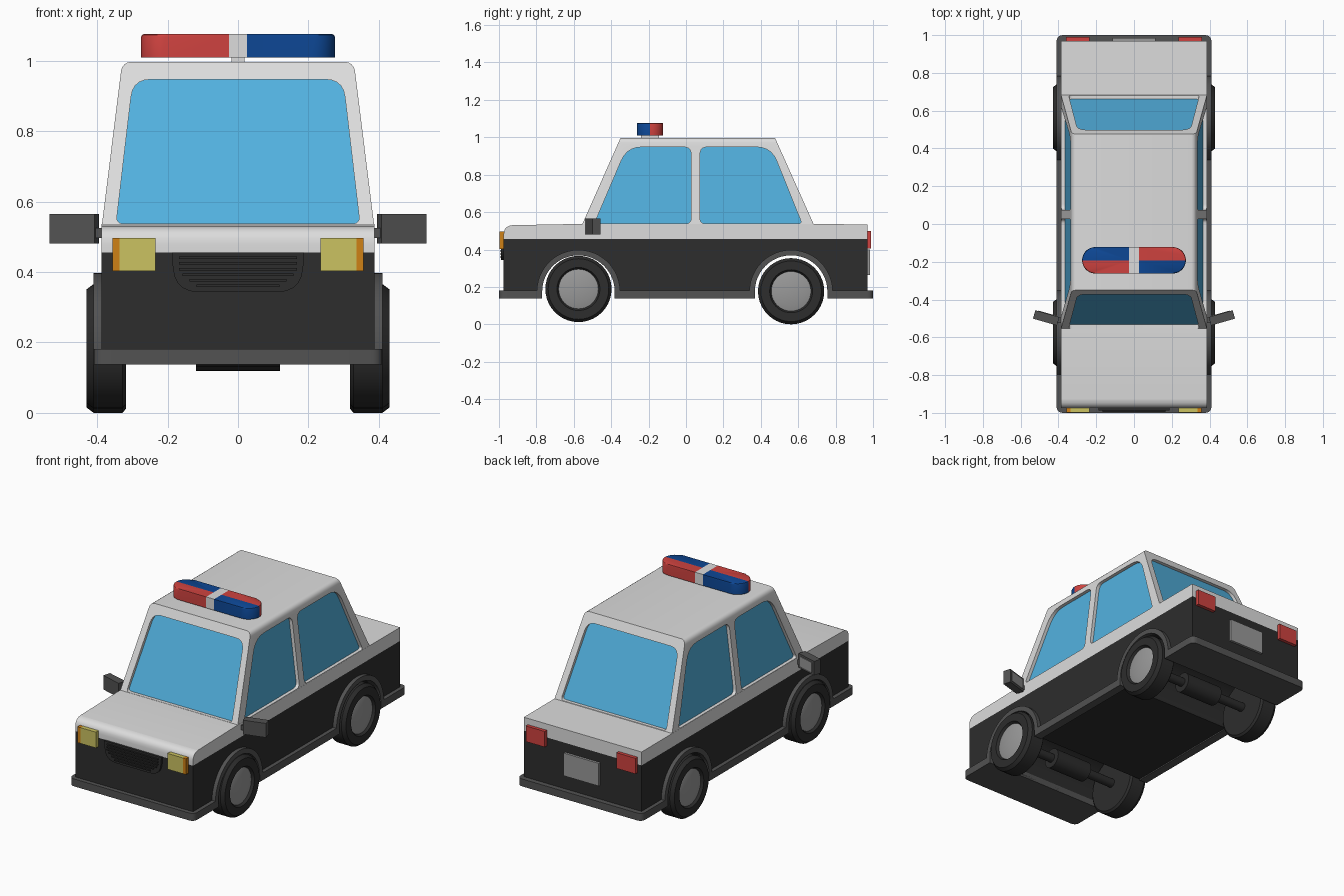
import bpy, bmesh, math
from mathutils import Vector

if "Cube" in bpy.data.objects:
    bpy.data.objects.remove(bpy.data.objects["Cube"])


def material(name, r, g, b):
    m = bpy.data.materials.new(name)
    m.diffuse_color = (r, g, b, 1)
    m.use_nodes = True
    m.node_tree.nodes["Principled BSDF"].inputs["Base Color"].default_value = m.diffuse_color
    return m


WHITE = material("white paint", 0.72, 0.72, 0.72)
BLACK = material("black paint", 0.026, 0.026, 0.026)
TRIM = material("grey trim", 0.085, 0.085, 0.085)
GLASS = material("blue glass", 0.085, 0.44, 0.74)
RED = material("red lamp", 0.62, 0.055, 0.05)
BLUE = material("blue lamp", 0.004, 0.063, 0.3)
YELLOW = material("yellow lamp", 0.6, 0.54, 0.12)
ORANGE = material("orange lamp", 0.62, 0.22, 0.008)
SILVER = material("silver", 0.32, 0.32, 0.32)


def make(name, bm, *mats):
    bmesh.ops.recalc_face_normals(bm, faces=bm.faces)
    me = bpy.data.meshes.new(name)
    bm.to_mesh(me)
    bm.free()
    for m in mats:
        me.materials.append(m)
    ob = bpy.data.objects.new(name, me)
    bpy.context.collection.objects.link(ob)
    return ob


def prism_bm(pts, axis, lo, hi):
    """Extrude a 2D profile along an axis: x takes (y,z), y takes (x,z), z takes (x,y)."""
    place = {'x': lambda p, d: (d, p[0], p[1]),
             'y': lambda p, d: (p[0], d, p[1]),
             'z': lambda p, d: (p[0], p[1], d)}[axis]
    bm = bmesh.new()
    a = [bm.verts.new(place(p, lo)) for p in pts]
    b = [bm.verts.new(place(p, hi)) for p in pts]
    bm.faces.new(a)
    bm.faces.new(b)
    for i in range(len(pts)):
        j = (i + 1) % len(pts)
        bm.faces.new((a[i], a[j], b[j], b[i]))
    return bm


def prism(name, pts, axis, lo, hi, mat):
    return make(name, prism_bm(pts, axis, lo, hi), mat)


def box(name, x, y, z, mat):
    return prism(name, [(x[0], y[0]), (x[1], y[0]), (x[1], y[1]), (x[0], y[1])], 'z', z[0], z[1], mat)


def rounded(pts, radii, n=5):
    """Round the corners of a 2D polygon."""
    out = []
    for i, p in enumerate(pts):
        r = radii[i]
        p = Vector(p)
        if r == 0:
            out.append(p)
            continue
        a = p + (Vector(pts[i - 1]) - p).normalized() * r
        b = p + (Vector(pts[(i + 1) % len(pts)]) - p).normalized() * r
        for k in range(n + 1):
            t = k / n
            out.append(a * (1 - t) ** 2 + p * 2 * t * (1 - t) + b * t * t)
    return out


def arc(cy, cz, r, a0, a1, n=24):
    return [(cy + r * math.cos(math.radians(a0 + (a1 - a0) * k / n)),
             cz + r * math.sin(math.radians(a0 + (a1 - a0) * k / n))) for k in range(n + 1)]


def frustum_bm(z0, z1, x0, x1, f0, f1, b0, b1):
    bm = prism_bm([(-x0, f0), (x0, f0), (x0, b0), (-x0, b0)], 'z', z0, z1)
    for v in bm.verts:
        if v.co.z > (z0 + z1) / 2:
            v.co.x = math.copysign(x1, v.co.x)
            v.co.y = f1 if v.co.y < 0 else b1
    return bm


FRONT, REAR, ARCH_Z, ARCH_IN, ARCH_OUT = -0.575, 0.562, 0.175, 0.194, 0.223

# Lower body: side profile with open wheel tunnels, white above the waistline
profile = [(-0.975, 0.145)]
for cy in (FRONT, REAR):
    profile += [(cy - ARCH_IN, 0.145)] + arc(cy, ARCH_Z, ARCH_IN, 180, 0) + [(cy + ARCH_IN, 0.145)]
profile += [(0.97, 0.145), (0.97, 0.535), (-0.56, 0.537)]
profile += rounded([(-0.56, 0.537), (-0.93, 0.53), (-0.975, 0.525), (-0.975, 0.455)], [0, 0, 0.045, 0])[1:-1]
bm = prism_bm(profile, 'x', -0.387, 0.387)
bmesh.ops.bisect_plane(bm, geom=bm.verts[:] + bm.edges[:] + bm.faces[:],
                       plane_co=(0, 0, 0.455), plane_no=(0, 0, 1))
for f in bm.faces:
    f.material_index = 0 if f.calc_center_median().z > 0.455 else 1
make("body", bm, WHITE, BLACK)

# Cabin shell with rounded roof sides
bm = frustum_bm(0.53, 0.997, 0.387, 0.329, -0.557, -0.35, 0.685, 0.476)
edges = [e for e in bm.edges if all(v.co.z > 0.9 for v in e.verts) and abs(e.verts[0].co.x - e.verts[1].co.x) < 0.01]
bmesh.ops.bevel(bm, geom=edges, offset=0.025, segments=4, profile=0.5, affect='EDGES')
cabin = make("cabin", bm, WHITE)

# Window openings cut through the cabin
cutters = [
    prism("front_window_cutter", rounded([(-0.49, 0.538), (0.027, 0.538), (0.027, 0.948), (-0.315, 0.948)],
                                         [0.02, 0.03, 0.04, 0.08]), 'x', -1, 1, WHITE),
    prism("rear_window_cutter", rounded([(0.075, 0.538), (0.62, 0.538), (0.455, 0.948), (0.075, 0.948)],
                                        [0.03, 0.02, 0.08, 0.04]), 'x', -1, 1, WHITE),
    prism("screen_cutter", rounded([(-0.346, 0.538), (0.346, 0.538), (0.298, 0.947), (-0.298, 0.947)],
                                   [0.02, 0.02, 0.05, 0.05]), 'y', -1, 1, WHITE)]
for c in cutters:
    c.hide_render = True
    mod = cabin.modifiers.new("cut", 'BOOLEAN')
    mod.operation, mod.solver, mod.object = 'DIFFERENCE', 'EXACT', c
dg = bpy.context.evaluated_depsgraph_get()
cut_mesh = bpy.data.meshes.new_from_object(cabin.evaluated_get(dg))
cabin.modifiers.clear()
cabin.data = cut_mesh
for c in cutters:
    bpy.data.objects.remove(c)

# Glass block set back inside the frame
make("windows", frustum_bm(0.5, 0.97, 0.371, 0.312, -0.55, -0.341, 0.678, 0.467), GLASS)

# Bumper plates and side sills
for name, end, inner in (("front_bumper", -1.0, FRONT - ARCH_IN), ("rear_bumper", 1.0, REAR + ARCH_IN)):
    prism(name, rounded([(-0.41, inner), (-0.41, end), (0.41, end), (0.41, inner)], [0, 0.035, 0.035, 0]),
          'z', 0.138, 0.182, TRIM)
for s, side in ((-1, "left"), (1, "right")):
    xs = sorted((s * 0.36, s * 0.41))
    box(side + "_sill", xs, (FRONT + ARCH_IN, REAR - ARCH_IN), (0.138, 0.182), TRIM)

    for cy, end, wz in ((FRONT, "front", 0.189), (REAR, "rear", 0.177)):
        # Wheel arch trim
        ring = [(cy + ARCH_OUT, 0.138)] + arc(cy, ARCH_Z, ARCH_OUT, 0, 180) + [(cy - ARCH_OUT, 0.138)]
        ring += [(cy - ARCH_IN, 0.138)] + arc(cy, ARCH_Z, ARCH_IN, 180, 0) + [(cy + ARCH_IN, 0.138)]
        prism(f"{side}_{end}_arch", ring, 'x', xs[0], xs[1], TRIM)

        # Wheel: tyre and domed hub turned from one profile
        bm = bmesh.new()
        prof = [(0, 0.318), (0.165, 0.318), (0.177, 0.328), (0.177, 0.41), (0.162, 0.43),
                (0.115, 0.43), (0.106, 0.416), (0.075, 0.424), (0, 0.428)]
        vs = [bm.verts.new((s * x, cy, wz + r)) for r, x in prof]
        es = [bm.edges.new(p) for p in zip(vs, vs[1:])]
        bmesh.ops.spin(bm, geom=vs + es, cent=(0, cy, wz), axis=(1, 0, 0), angle=math.tau, steps=40)
        bmesh.ops.remove_doubles(bm, verts=bm.verts, dist=0.0001)
        for f in bm.faces:
            r = max((v.co - Vector((v.co.x, cy, wz))).length for v in f.verts)
            f.material_index = int(r < 0.11 and abs(f.calc_center_median().x) > 0.4)
        make(f"{side}_{end}_wheel", bm, BLACK, SILVER)

    # Headlight, turn signal and tail light
    def span(a, b):
        return sorted((s * a, s * b))
    box(side + "_headlight", span(0.235, 0.336), (-0.998, -0.96), (0.403, 0.497), YELLOW)
    box(side + "_signal", span(0.336, 0.357), (-0.998, -0.96), (0.403, 0.497), ORANGE)
    box(side + "_tail_light", span(0.236, 0.36), (0.96, 0.99), (0.405, 0.498), RED)

    # Door mirror
    box(side + "_mirror_mount", span(0.37, 0.43), (-0.525, -0.495), (0.497, 0.525), TRIM)
    for part, x, y, z, m in (("_mirror", 0.066, (-0.023, 0.023), 0.042, TRIM),
                             ("_mirror_glass", 0.05, (0.02, 0.026), 0.029, SILVER)):
        ob = box(side + part, (-x, x), y, (-z, z), m)
        ob.location = (s * 0.465, -0.497, 0.523)
        ob.rotation_euler.z = s * math.radians(16)

# Axles with thicker middle housing
for cy, end, wz in ((FRONT, "front", 0.189), (REAR, "rear", 0.177)):
    prism(end + "_axle", arc(cy, wz, 0.026, 0, 345, 23), 'x', -0.33, 0.33, BLACK)
    prism(end + "_axle_housing", arc(cy, wz, 0.058, 0, 345, 23), 'x', -0.12, 0.12, BLACK)

# Grille with slats
prism("grille", rounded([(-0.188, 0.455), (-0.18, 0.343), (0.18, 0.343), (0.188, 0.455)],
                        [0, 0.07, 0.07, 0]), 'y', -0.988, -0.96, BLACK)
for i in range(6):
    w = 0.168 if i > 2 else 0.118 + 0.02 * i
    z = 0.357 + i * 0.016
    box(f"grille_slat_{i + 1}", (-w, w), (-0.994, -0.98), (z, z + 0.007), BLACK)

# Number plate
box("rear_plate", (-0.115, 0.115), (0.96, 0.984), (0.265, 0.4), SILVER)

# Light bar: capsule split into coloured quarters
LY = -0.192
box("light_bar_mount", (-0.018, 0.018), (LY - 0.048, LY + 0.048), (0.99, 1.015), WHITE)
bm = prism_bm(arc(0.205, LY, 0.07, -90, 90, 14) + arc(-0.205, LY, 0.07, 90, 270, 14), 'z', 1.01, 1.076)
bmesh.ops.bevel(bm, geom=[e for e in bm.edges if all(v.co.z > 1.07 for v in e.verts)],
                offset=0.008, segments=2, profile=0.5, affect='EDGES')
for co, no in (((0, LY, 0), (0, 1, 0)), ((-0.026, 0, 0), (1, 0, 0)), ((0.026, 0, 0), (1, 0, 0))):
    bmesh.ops.bisect_plane(bm, geom=bm.verts[:] + bm.edges[:] + bm.faces[:], plane_co=co, plane_no=no)
for f in bm.faces:
    c = f.calc_center_median()
    f.material_index = 0 if abs(c.x) < 0.026 else (1 if (c.x < 0) == (c.y < LY) else 2)
make("light_bar", bm, WHITE, RED, BLUE)

# Smooth shading with sharp edges kept
bpy.ops.object.select_all(action='SELECT')
bpy.context.view_layer.objects.active = cabin
bpy.ops.object.shade_smooth_by_angle(angle=math.radians(32))
